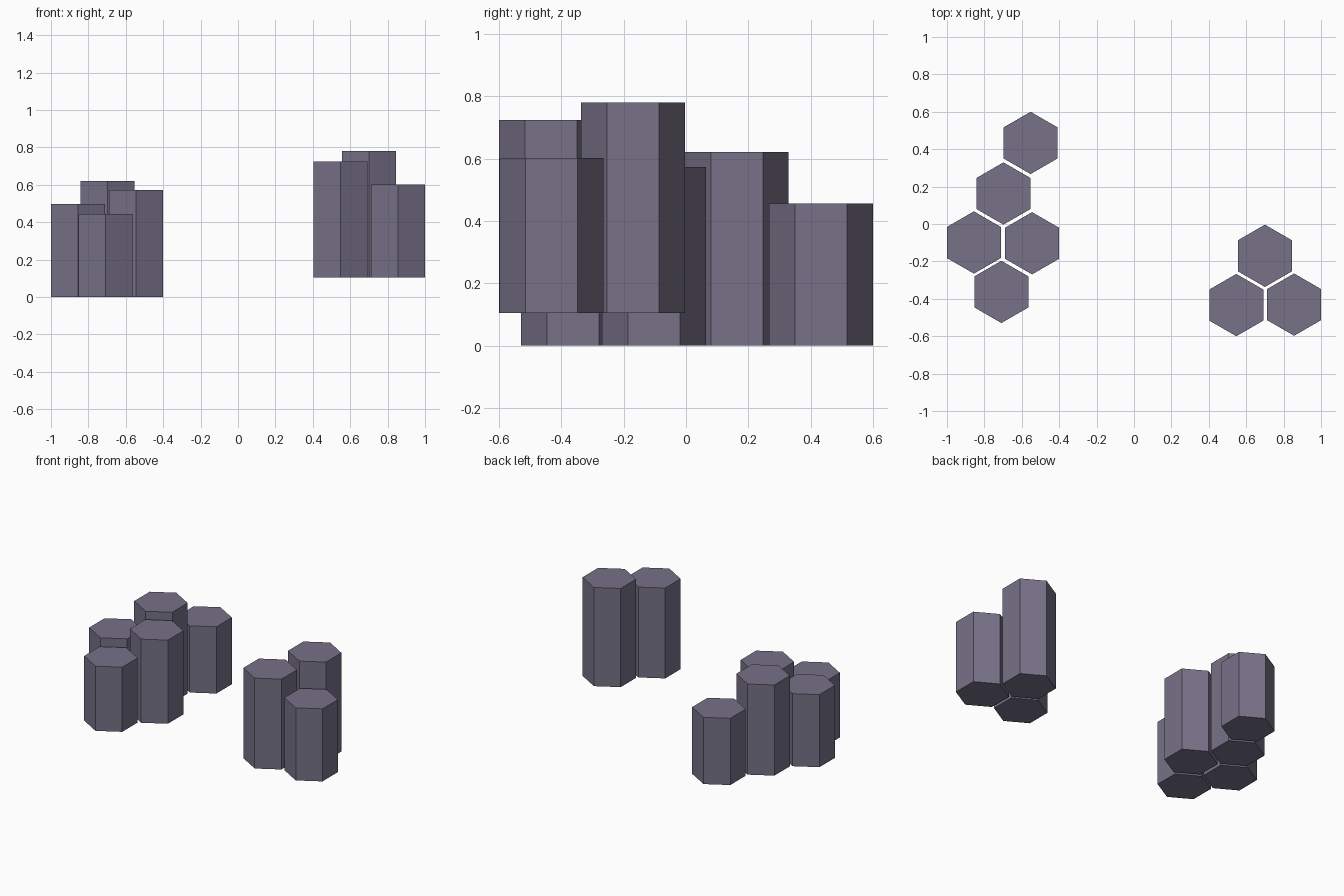
import bpy, math

if "Cube" in bpy.data.objects:
    bpy.data.objects.remove(bpy.data.objects["Cube"])

R = 0.1665  # hexagon corner radius

stone = bpy.data.materials.new("purple_grey_stone")
stone.diffuse_color = (0.185, 0.167, 0.245, 1)
stone.use_nodes = True
stone.node_tree.nodes["Principled BSDF"].inputs["Base Color"].default_value = stone.diffuse_color


def column(name, x, y, bottom, top):
    # Six-sided prism with corners pointing along y
    bpy.ops.mesh.primitive_cylinder_add(vertices=6, radius=R, depth=top - bottom,
                                        location=(x, y, (top + bottom) / 2))
    obj = bpy.context.object
    obj.name = name
    obj.data.materials.append(stone)


# Left cluster standing on the ground: x, y, top
left = [(-0.553, 0.4335, 0.457), (-0.698, 0.163, 0.621), (-0.856, -0.099, 0.497),
        (-0.545, -0.103, 0.573), (-0.709, -0.363, 0.443)]
for i, (x, y, top) in enumerate(left):
    column(f"left_column_{i + 1}", x, y, 0, top)

# Right cluster, raised: x, y, top
right = [(0.700, -0.170, 0.781), (0.547, -0.4335, 0.724), (0.856, -0.431, 0.602)]
for i, (x, y, top) in enumerate(right):
    column(f"right_column_{i + 1}", x, y, 0.105, top)
